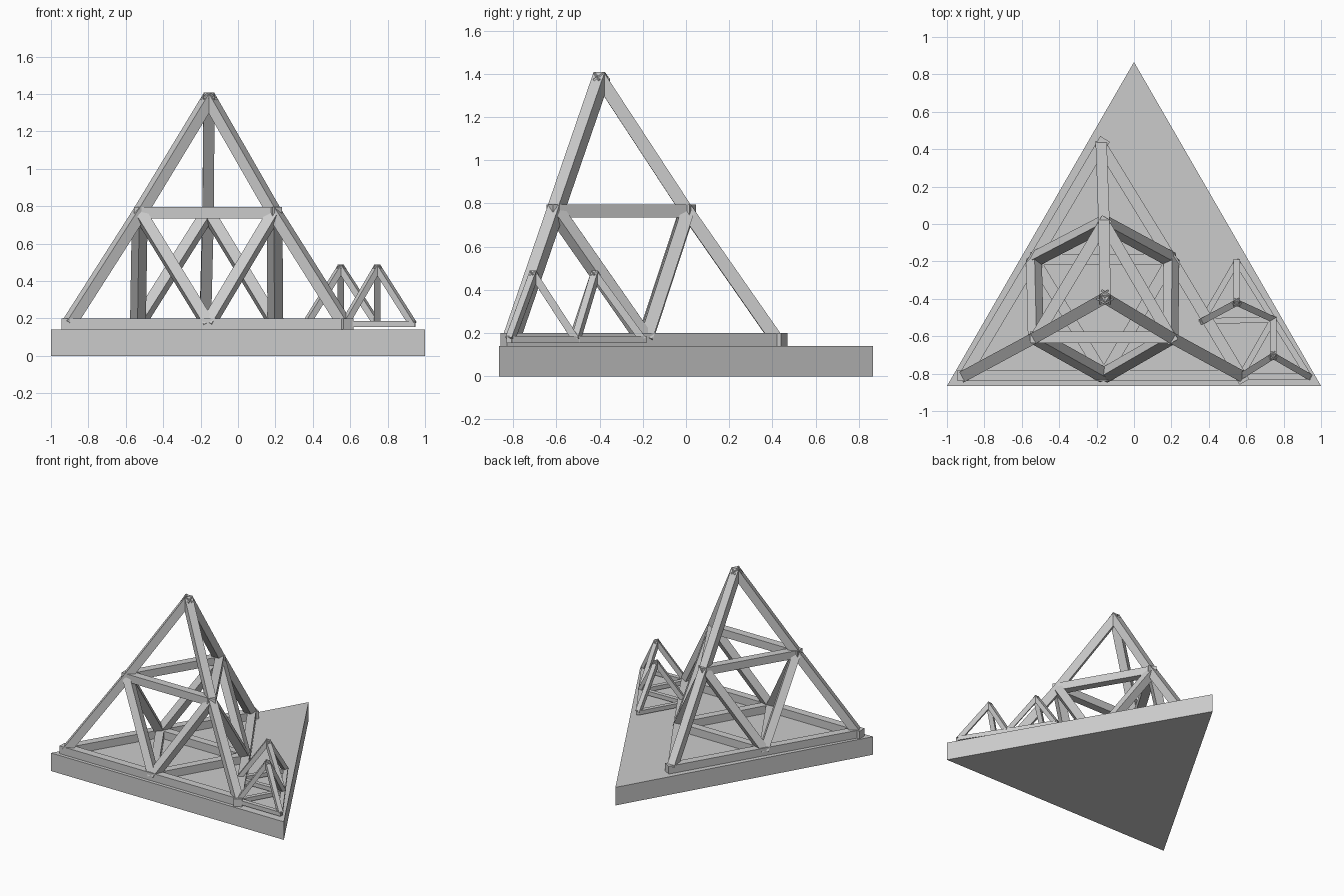
import bpy, bmesh, math
from mathutils import Vector, Matrix, Quaternion

cube = bpy.data.objects.get("Cube")
if cube:
    bpy.data.objects.remove(cube, do_unlink=True)

grey = bpy.data.materials.new("light_grey")
grey.use_nodes = True
grey.diffuse_color = (0.6, 0.6, 0.6, 1)
grey.node_tree.nodes["Principled BSDF"].inputs["Base Color"].default_value = (0.6, 0.6, 0.6, 1)


def finish(bm, name):
    bmesh.ops.recalc_face_normals(bm, faces=bm.faces)
    mesh = bpy.data.meshes.new(name)
    bm.to_mesh(mesh)
    bm.free()
    mesh.materials.append(grey)
    obj = bpy.data.objects.new(name, mesh)
    bpy.context.scene.collection.objects.link(obj)
    return obj


def beam(name, a, b, width=0.06, roll=0, start=0.0, end=0.0):
    """Square beam from a to b, with optional overhang at each end."""
    a, b = Vector(a), Vector(b)
    d = (b - a).normalized()
    a, b = a - d * start, b + d * end
    side = d.cross(Vector((0, 0, 1))).normalized()
    side = Quaternion(d, math.radians(roll)) @ side
    up = side.cross(d)
    bm = bmesh.new()
    bmesh.ops.create_cube(bm, size=1)
    scale = Matrix.Diagonal((width, (b - a).length, width, 1))
    turn = Matrix((side, d, up)).transposed().to_4x4()
    bm.transform(Matrix.Translation((a + b) / 2) @ turn @ scale)
    return finish(bm, name)


# Triangular base slab
bm = bmesh.new()
corners = [bm.verts.new(p) for p in ((-1, -0.866, 0), (1, -0.866, 0), (0, 0.866, 0))]
face = bm.faces.new(corners)
top = bmesh.ops.extrude_face_region(bm, geom=[face])["geom"]
bmesh.ops.translate(bm, vec=(0, 0, 0.14),
                    verts=[v for v in top if isinstance(v, bmesh.types.BMVert)])
finish(bm, "base_slab")

# Joints of the large frame
left, right, back = (-0.905, -0.81, 0.17), (0.57, -0.81, 0.17), (-0.175, 0.42, 0.17)
front_mid, right_mid, left_mid = (-0.16, -0.81, 0.17), (0.2, -0.19, 0.17), (-0.535, -0.19, 0.17)
left_top, right_top, back_top = (-0.525, -0.605, 0.765), (0.195, -0.605, 0.765), (-0.16, 0.005, 0.765)
apex = (-0.155, -0.395, 1.375)

# Floor beams: outer triangle, then inner triangle
outer = [left, front_mid, right, right_mid, back, left_mid]
for i, p in enumerate(outer):
    at_corner = i % 2 == 0
    beam(f"floor_beam_{i + 1}", p, outer[(i + 1) % 6], start=0.04 if at_corner else 0.02)
inner = [front_mid, right_mid, left_mid]
for i, p in enumerate(inner):
    beam(f"inner_floor_beam_{i + 1}", p, inner[(i + 1) % 3])

# Legs of the three lower pyramids
lower = {"left": (left_top, left, (front_mid, left_mid)),
         "right": (right_top, right, (front_mid, right_mid)),
         "back": (back_top, back, (left_mid, right_mid))}
for side, (peak, corner, feet) in lower.items():
    beam(f"{side}_corner_leg", corner, peak, end=0.03)
    for i, foot in enumerate(feet):
        beam(f"{side}_inner_leg_{i + 1}", foot, peak, roll=40)

# Upper pyramid: middle beams and legs
tops = [left_top, right_top, back_top]
for i, p in enumerate(tops):
    beam(f"middle_beam_{i + 1}", p, tops[(i + 1) % 3], start=0.03, end=0.01)
    beam(f"upper_leg_{i + 1}", p, apex, end=0.02)

# Two small pyramids sharing one foot
shared = (0.744, -0.51, 0.17)
small = [((0.55, -0.42, 0.47), [shared, (0.55, -0.2, 0.17), (0.364, -0.52, 0.17)]),
         ((0.745, -0.705, 0.47), [shared, (0.57, -0.815, 0.17), (0.935, -0.815, 0.17)])]
for n, (peak, feet) in enumerate(small):
    for i, foot in enumerate(feet):
        beam(f"small_{n + 1}_leg_{i + 1}", foot, peak, width=0.034, end=0.012)
        beam(f"small_{n + 1}_floor_{i + 1}", foot, feet[(i + 1) % 3], width=0.032, end=0.01)
